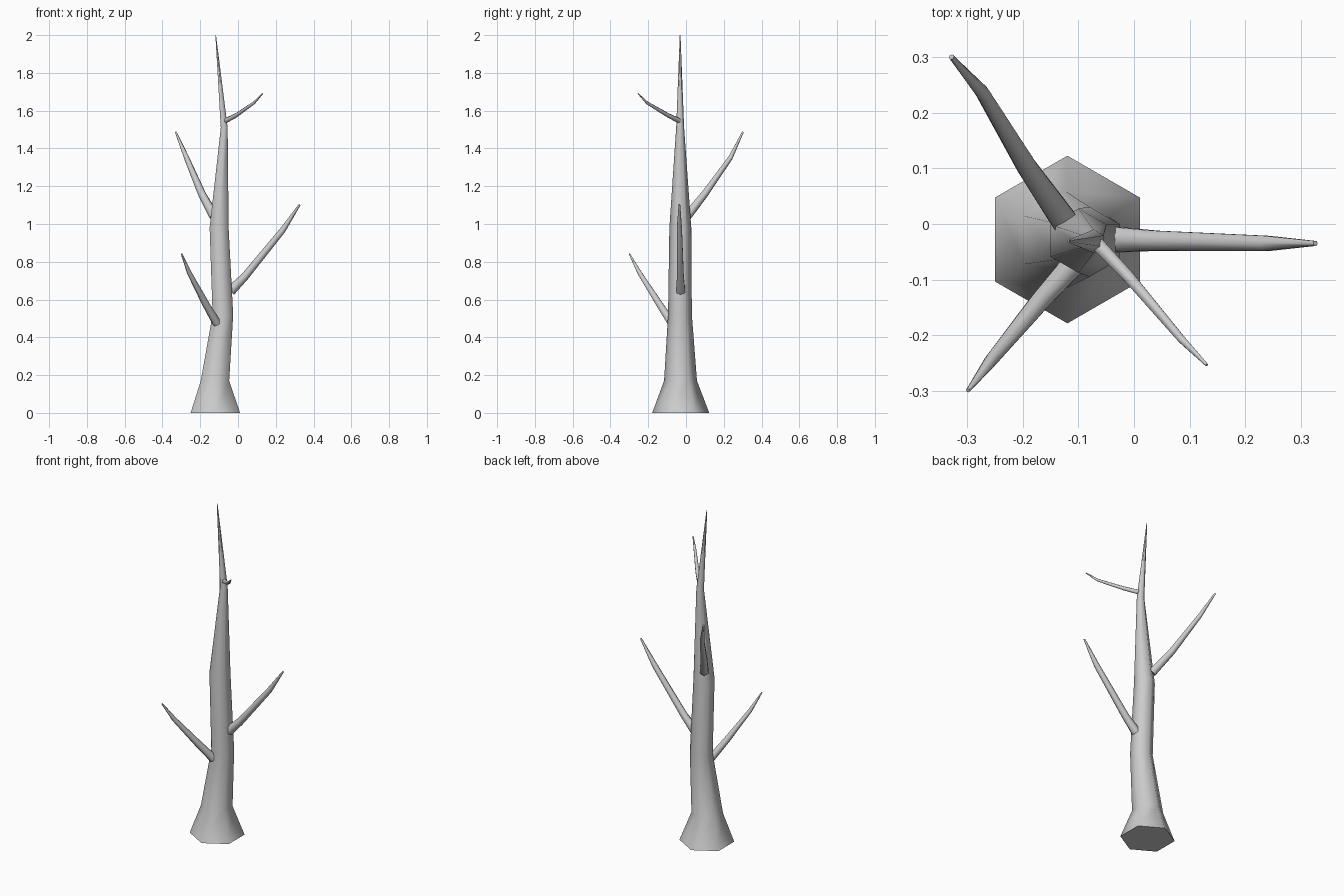
import bpy, bmesh, math
from mathutils import Vector

if "Cube" in bpy.data.objects:
    bpy.data.objects.remove(bpy.data.objects["Cube"])


def limb(name, path, level=False, sides=6):
    """Tapered tube through (x, y, z, radius) points, capped at both ends."""
    pts = [Vector(p[:3]) for p in path]
    bm = bmesh.new()
    rings = []
    for i, (p, r) in enumerate(zip(pts, [q[3] for q in path])):
        if level:
            u, v = Vector((1, 0, 0)), Vector((0, 1, 0))
        else:
            d = (pts[min(i + 1, len(pts) - 1)] - pts[max(i - 1, 0)]).normalized()
            u = Vector((0, 0, 1)).cross(d).normalized()
            v = d.cross(u)
        ring = []
        for k in range(sides):
            a = math.tau * (k + 0.5) / sides
            ring.append(bm.verts.new(p + r * (math.cos(a) * u + math.sin(a) * v)))
        rings.append(ring)
    for lo, hi in zip(rings, rings[1:]):
        for k in range(sides):
            n = (k + 1) % sides
            bm.faces.new((lo[k], lo[n], hi[n], hi[k]))
    bm.faces.new(rings[0][::-1])
    bm.faces.new(rings[-1])
    bmesh.ops.recalc_face_normals(bm, faces=bm.faces)
    mesh = bpy.data.meshes.new(name)
    bm.to_mesh(mesh)
    bm.free()
    ob = bpy.data.objects.new(name, mesh)
    bpy.context.collection.objects.link(ob)
    bpy.ops.object.select_all(action='DESELECT')
    ob.select_set(True)
    bpy.context.view_layer.objects.active = ob
    bpy.ops.object.shade_smooth_by_angle(angle=math.radians(65))
    return ob


# Crooked trunk with a flared foot and pointed top
limb("trunk", [
    (-0.12, -0.028, 0.0, 0.151), (-0.122, -0.029, 0.17, 0.087),
    (-0.08, -0.032, 0.52, 0.063), (-0.10, -0.03, 0.98, 0.058),
    (-0.073, -0.031, 1.51, 0.021), (-0.118, -0.031, 2.0, 0.002)], level=True)

# Bare branches, from lowest to highest
limb("branch_front_left", [
    (-0.112, -0.075, 0.475, 0.024), (-0.17, -0.14, 0.575, 0.020),
    (-0.257, -0.245, 0.74, 0.013), (-0.299, -0.300, 0.843, 0.004)])
limb("branch_right", [
    (-0.04, -0.028, 0.645, 0.027), (0.035, -0.03, 0.72, 0.021),
    (0.237, -0.035, 0.968, 0.016), (0.327, -0.035, 1.103, 0.005)])
limb("branch_back_left", [
    (-0.125, 0.005, 1.04, 0.027), (-0.19, 0.098, 1.157, 0.021),
    (-0.272, 0.235, 1.35, 0.014), (-0.329, 0.301, 1.487, 0.005)])
limb("branch_top", [
    (-0.065, -0.037, 1.547, 0.014), (-0.01, -0.095, 1.575, 0.012),
    (0.085, -0.207, 1.642, 0.008), (0.131, -0.254, 1.691, 0.003)])
